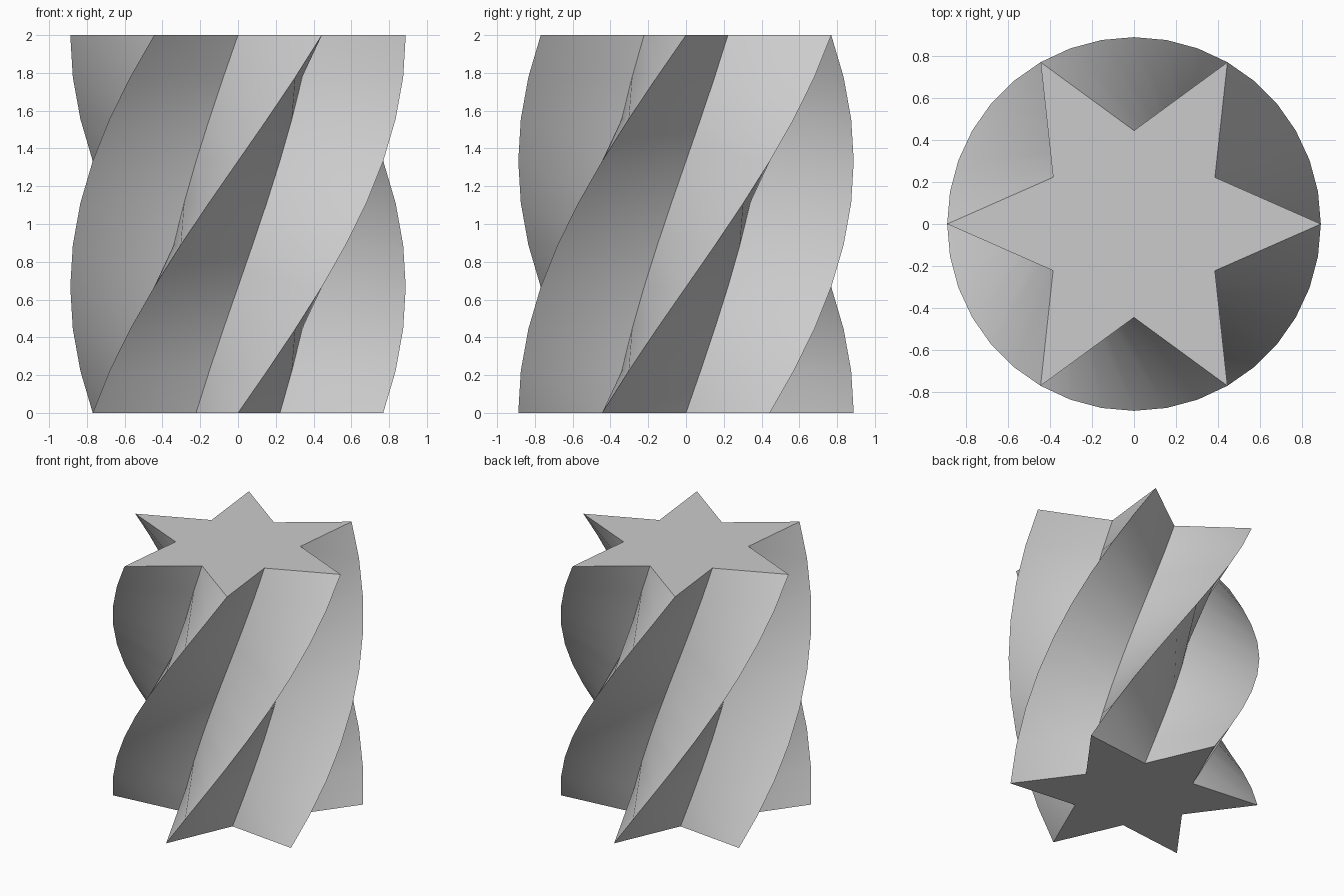
import bpy, bmesh
from math import radians, cos, sin

cube = bpy.data.objects.get("Cube")
if cube:
    bpy.data.objects.remove(cube, do_unlink=True)

POINTS = 6
OUTER, INNER = 0.888, 0.444
HEIGHT, TWIST, SLICES = 2.0, 90, 9

# Material
grey = bpy.data.materials.new("light_grey")
grey.use_nodes = True
colour = (0.6, 0.6, 0.6, 1)
grey.diffuse_color = colour
grey.node_tree.nodes["Principled BSDF"].inputs["Base Color"].default_value = colour


def star_ring(bm, step):
    """One star outline, turned and raised by its share of the twist."""
    turn = TWIST * (step / SLICES - 1)
    ring = []
    for i in range(2 * POINTS):
        r = INNER if i % 2 else OUTER
        a = radians(turn + i * 180 / POINTS)
        ring.append(bm.verts.new((r * cos(a), r * sin(a), HEIGHT * step / SLICES)))
    return ring


# Twisted star column: stacked rings joined by walls
bm = bmesh.new()
rings = [star_ring(bm, s) for s in range(SLICES + 1)]
walls = []
for low, high in zip(rings, rings[1:]):
    for i in range(len(low)):
        j = (i + 1) % len(low)
        walls.append(bm.faces.new((low[i], low[j], high[j], high[i])))
bmesh.ops.triangulate(bm, faces=walls, quad_method='SHORT_EDGE')

# Flat star caps
bm.faces.new(rings[0][::-1])
bm.faces.new(rings[-1])

mesh = bpy.data.meshes.new("twisted_star_column")
bm.to_mesh(mesh)
bm.free()
mesh.materials.append(grey)
column = bpy.data.objects.new("twisted_star_column", mesh)
bpy.context.collection.objects.link(column)

# Smooth walls with sharp ridges, valleys and rims
bpy.ops.object.select_all(action='DESELECT')
column.select_set(True)
bpy.context.view_layer.objects.active = column
bpy.ops.object.shade_smooth_by_angle(angle=radians(30))
